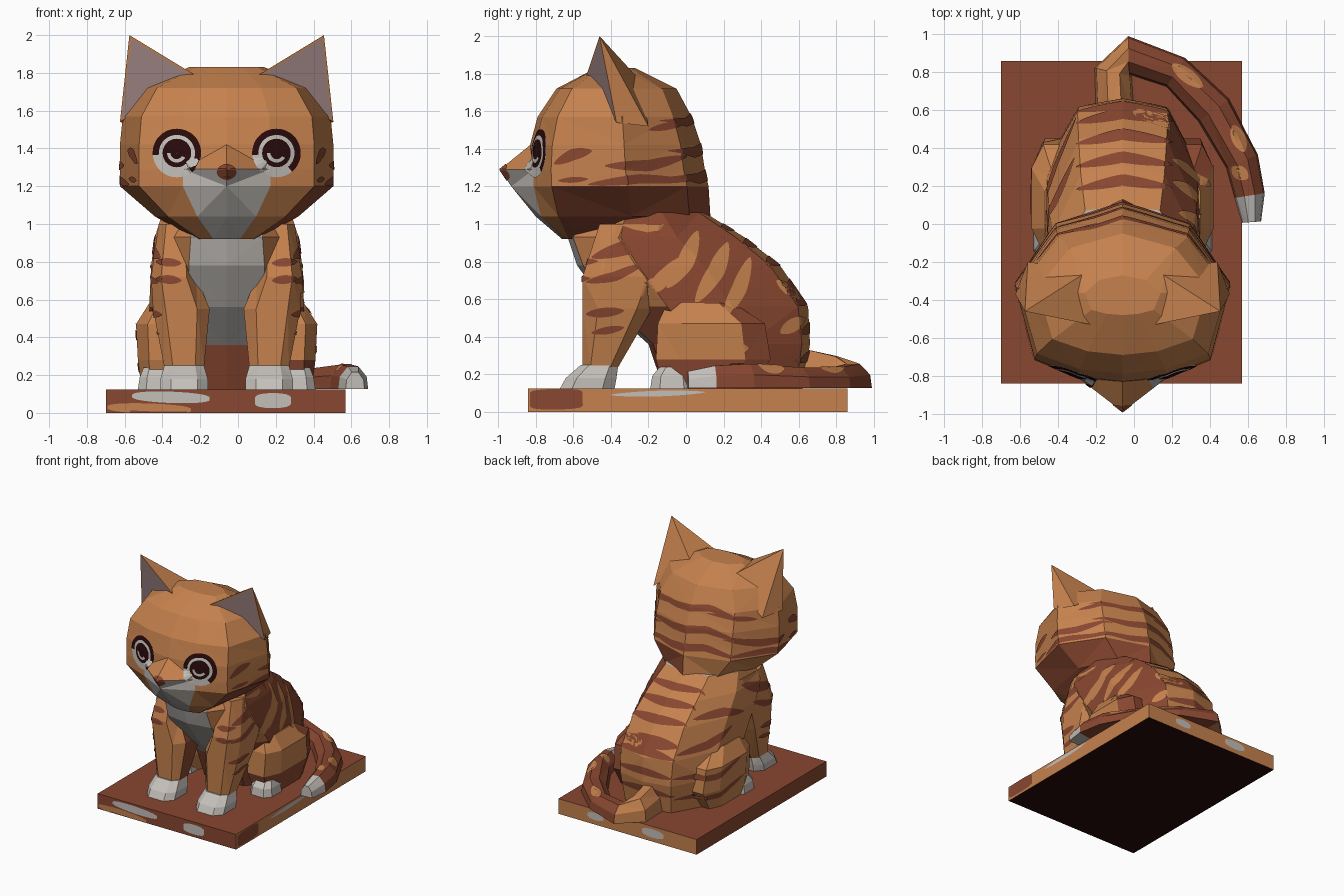
import bpy, bmesh, math
from mathutils import Vector
from mathutils.bvhtree import BVHTree

if "Cube" in bpy.data.objects:
    bpy.data.objects.remove(bpy.data.objects["Cube"])

CX = -0.06   # the cat sits slightly left of centre
COLOURS = [("orange fur", (0.56, 0.22, 0.075)), ("rust fur", (0.25, 0.063, 0.03)),
           ("white fur", (0.55, 0.52, 0.49)), ("dark brown", (0.022, 0.003, 0.003)),
           ("ear pink", (0.36, 0.24, 0.24))]
ORANGE, RUST, WHITE, DARK, PINK = range(5)
MATS = []
for n, c in COLOURS:
    m = bpy.data.materials.new(n)
    m.diffuse_color = (*c, 1)
    m.use_nodes = True
    m.node_tree.nodes["Principled BSDF"].inputs["Base Color"].default_value = m.diffuse_color
    MATS.append(m)


def finish(name, bm, recalc=True):
    if recalc:
        bmesh.ops.recalc_face_normals(bm, faces=bm.faces)
    bmesh.ops.triangulate(bm, faces=bm.faces)
    me = bpy.data.meshes.new(name)
    bm.to_mesh(me)
    bm.free()
    for m in MATS:
        me.materials.append(m)
    ob = bpy.data.objects.new(name, me)
    bpy.context.collection.objects.link(ob)
    return ob


def loft(name, rings, rule):
    """Skin closed rings; rule(ring, column) gives the colour."""
    bm = bmesh.new()
    vs = [[bm.verts.new(p) for p in r] for r in rings]
    n = len(rings[0])
    for i in range(len(vs) - 1):
        for j in range(n):
            k = (j + 1) % n
            f = bm.faces.new((vs[i][j], vs[i][k], vs[i + 1][k], vs[i + 1][j]))
            f.material_index = rule(i, j)
    bm.faces.new(vs[0][::-1]).material_index = rule(0, 0)
    bm.faces.new(vs[-1]).material_index = rule(len(vs) - 2, 0)
    return finish(name, bm)


def sym_ring(template, z, yf, yb, hw, nose=0):
    half = [(fx * hw, yf + fy * (yb - yf)) for fx, fy in template]
    half[0] = (0, half[0][1] + nose)
    pts = half + [(-x, y) for x, y in half[-2:0:-1]]
    return [(CX + x, y, z) for x, y in pts]


def box_ring(s, z, x0, x1, y0, y1, c=0.22):
    dx, dy = c * (x1 - x0), c * (y1 - y0)
    pts = [(x0 + dx, y0), (x1 - dx, y0), (x1, y0 + dy), (x1, y1 - dy),
           (x1 - dx, y1), (x0 + dx, y1), (x0, y1 - dy), (x0, y0 + dy)]
    return [(CX + s * x, y, z) for x, y in pts]


# Base slab, coloured by face direction
bm = bmesh.new()
bmesh.ops.create_cube(bm, size=1)
for v in bm.verts:
    v.co = Vector((-0.065 + v.co.x * 1.27, 0.01 + v.co.y * 1.7, 0.0625 + v.co.z * 0.125))
for f in bm.faces:
    nrm = f.normal
    f.material_index = DARK if nrm.z < -.5 else ORANGE if nrm.x > .5 or nrm.y > .5 else RUST
base = finish("base", bm)

# Torso
T = [(0, 0), (.5, .03), (1, .3), (.97, .62), (.58, .95), (0, 1)]
torso_z = [(.125, -.12, .62, .36), (.36, -.2, .66, .40), (.56, -.42, .65, .41),
           (.78, -.58, .5, .40), (.93, -.63, .31, .38), (1.06, -.5, .1, .34)]


def torso_colour(i, j):
    col, right = min(j, 9 - j), j < 5
    if col == 0:
        return WHITE if i >= 1 else RUST
    if col == 1:
        return RUST if i < 2 else ORANGE
    return RUST if right and col in (2, 3) else ORANGE


torso = loft("torso", [sym_ring(T, *r) for r in torso_z], torso_colour)
body = [torso]

# Legs, haunches and paws on both sides
for s, side in ((1, "right"), (-1, "left")):
    leg = [(.24, .12, .33, -.55, -.36), (.55, .09, .39, -.55, -.18),
           (.72, .16, .40, -.55, -.1), (1.0, .18, .36, -.46, -.05)]
    body.append(loft(side + "_front_leg", [box_ring(s, *r) for r in leg],
                     lambda i, j: RUST if j in (4, 5, 6) else ORANGE))
    paw = [(.125, .10, .35, -.67, -.38), (.18, .10, .35, -.64, -.37), (.25, .12, .33, -.56, -.36)]
    loft(side + "_front_paw", [box_ring(s, *r) for r in paw], lambda i, j: WHITE)
    haunch = [(.125, .25, .45, -.12, .36), (.28, .2, .47, -.16, .45),
              (.47, .2, .48, -.15, .42), (.58, .2, .41, -.1, .25)]
    body.append(loft(side + "_haunch", [box_ring(s, *r) for r in haunch],
                     lambda i, j: RUST if s > 0 and (i == 0 or j in (3, 4)) else ORANGE))
    hind = [(.125, .27, .47, -.19, .04), (.19, .28, .46, -.18, .03), (.24, .3, .44, -.14, .02)]
    loft(side + "_hind_paw", [box_ring(s, *r) for r in hind], lambda i, j: WHITE)

# Tail, curled around the right side
path = [(-.10, .58, .10, .22), (-.11, .80, .10, .17), (-.03, .89, .10, .13), (.22, .80, .09, .11),
        (.42, .60, .10, .11), (.57, .33, .09, .13), (.61, .15, .08, .12), (.62, .01, .05, .09)]
rings = []
for i, (x, y, w, h) in enumerate(path):
    a, b = path[max(i - 1, 0)], path[min(i + 1, len(path) - 1)]
    d = Vector((b[0] - a[0], b[1] - a[1])).normalized()
    rings.append([(x - d.y * u * w, y + d.x * u * w, .126 + v * h) for u, v in
                  ((-1, 0), (-.9, .55), (-.35, 1), (.35, 1), (.9, .55), (1, 0))])
tail = loft("tail", rings, lambda i, j: ORANGE if i < 2 else WHITE if i == 6 else RUST)

# Head with pointed snout
H = [(0, 0), (.41, .03), (.82, .13), (1, .55), (.62, .88), (0, 1)]
head_z = [(.92, -.66, -.4, .17), (1.04, -.8, .13, .38), (1.2, -.84, .12, .565, -.09),
          (1.29, -.84, .1, .565, -.15), (1.42, -.83, .08, .565), (1.57, -.79, .03, .55),
          (1.72, -.69, -.05, .45), (1.83, -.48, -.27, .2)]


def head_colour(i, j):
    col, right = min(j, 9 - j), j < 5
    if col == 0 and i < 3:
        return WHITE
    if i == 0 and col > 1 or i == 1 and right and col >= 2:
        return RUST
    return ORANGE


head = loft("head", [sym_ring(H, *r) for r in head_z], head_colour)

# Ears with inset pink inner faces
for s, side in ((1, "right"), (-1, "left")):
    bm = bmesh.new()
    pts = [(.17, -.53, 1.79), (.565, -.37, 1.54), (.50, -.2, 1.52), (.17, -.24, 1.76), (.515, -.46, 2.0)]
    v = [bm.verts.new((CX + s * x, y, z)) for x, y, z in pts]
    inner = bm.faces.new((v[0], v[1], v[4]))
    for a, b in ((1, 2), (2, 3), (3, 0)):
        bm.faces.new((v[a], v[b], v[4]))
    bm.faces.new((v[3], v[2], v[1], v[0]))
    bmesh.ops.recalc_face_normals(bm, faces=bm.faces)
    bmesh.ops.inset_individual(bm, faces=[inner], thickness=.022)
    inner.material_index = PINK
    finish(side + "_ear", bm)

# Painted markings: thin patches projected onto a part from one side
VIEWS = {"front": lambda u, v: ((u, -3, v), (0, 1, 0)), "back": lambda u, v: ((u, 3, v), (0, -1, 0)),
         "right": lambda u, v: ((3, u, v), (-1, 0, 0)), "left": lambda u, v: ((-3, u, v), (1, 0, 0)),
         "top": lambda u, v: ((u, v, 3), (0, 0, -1))}


def tree(objs):
    vs, fs = [], []
    for o in objs:
        k = len(vs)
        vs += [v.co.copy() for v in o.data.vertices]
        fs += [[k + i for i in p.vertices] for p in o.data.polygons]
    return BVHTree.FromPolygons(vs, fs)


def drape(bm, bvh, view, grid, mat, lift=.005):
    rows = []
    for row in grid:
        out = []
        for u, v in row:
            o, d = map(Vector, VIEWS[view](u, v))
            p, n, _, _ = bvh.ray_cast(o, d)
            out.append(p and bm.verts.new(p + (n if n.dot(d) < 0 else -n) * lift))
        rows.append(out)
    for r, q in zip(rows, rows[1:]):
        for k in range(len(r) - 1):
            c = (r[k], r[k + 1], q[k + 1], q[k])
            if all(c) and max((a.co - b.co).length for a in c for b in c) < .12:
                f = bm.faces.new(c)
                f.normal_update()
                if f.normal.dot(d) > 0:
                    f.normal_flip()
                f.material_index = mat


def stripe(pts, width, taper=.6, n=26):
    """Grid of points along a polyline, narrowing to both ends."""
    P, grid = [Vector(p) for p in pts], []
    for i in range(n + 1):
        t = i / n
        k = min(int(t * (len(P) - 1)), len(P) - 2)
        f = t * (len(P) - 1) - k
        d = (P[k + 1] - P[k]).normalized()
        w = width * (max(math.sin(math.pi * t), .02) ** taper) / 2
        c = P[k].lerp(P[k + 1], f)
        grid.append([c + Vector((-d.y, d.x)) * w * e / 2 for e in (-2, -1, 0, 1, 2)])
    return grid


def arc(cx, cz, r0, r1, a0=0, a1=360, n=32):
    return [[(cx + r * math.cos(a), cz + r * math.sin(a)) for r in (r0, (r0 + r1) / 2, r1)]
            for a in (math.radians(a0 + (a1 - a0) * i / n) for i in range(n + 1))]


def markings(name, objs, items):
    bm, bvh = bmesh.new(), tree(objs)
    for view, grid, mat, *lift in items:
        drape(bm, bvh, view, grid, mat, *lift)
    bm.normal_update()
    finish(name, bm, False)


# Eyes and nose
eyes = []
for s in (1, -1):
    x, z = CX + s * .262, 1.375
    eyes += [("front", arc(x, z, .001, .128), WHITE, .004), ("front", arc(x, z, .095, .128, -50, 185), DARK, .006),
             ("front", arc(x, z, .001, .075), DARK, .006), ("front", arc(x, z, .032, .05, 180, 330), WHITE, .008)]
markings("eyes", [head], eyes)
markings("nose", [head], [("front", stripe([(CX, 1.235), (CX, 1.315)], .1), RUST)])

# Head stripes, same on both sides and around the back
hs = []
for side in ("right", "left"):
    for pts, w in (([(-.7, 1.32), (-.6, 1.37), (-.5, 1.39)], .06), ([(-.68, 1.23), (-.52, 1.24)], .03),
                   ([(-.43, 1.31), (-.2, 1.31), (.0, 1.36)], .06), ([(-.52, 1.21), (-.25, 1.24), (.02, 1.23)], .05),
                   ([(-.2, 1.5), (0, 1.54)], .04)):
        hs.append((side, stripe(pts, w), RUST))
for z, w in ((1.54, .05), (1.38, .06), (1.24, .06)):
    hs.append(("back", stripe([(CX - .4, z - .02), (CX - .15, z + .04), (CX + .15, z), (CX + .4, z + .01)], w), RUST))
markings("head_stripes", [head], hs)

# Body stripes
bs = [("top", stripe([(-.3, y - .03), (CX, y + .02), (.2, y - .02)], .06), RUST) for y in (.21, .33, .45, .56)]
for pts, w in (([(-.53, .69), (-.38, .72), (-.22, .79)], .05), ([(-.53, .52), (-.33, .54)], .05),
               ([(-.5, .82), (-.3, .88), (-.12, .96)], .08), ([(-.5, .42), (-.33, .45)], .04)):
    bs += [("right", stripe(pts, w), RUST), ("left", stripe(pts, w), RUST)]
for pts, w in (([(-.1, .66), (0, .8), (.06, .96)], .09), ([(.05, .58), (.16, .75), (.22, .9)], .09),
               ([(.2, .5), (.28, .65), (.34, .82)], .08), ([(-.3, .62), (-.15, .68), (-.03, .82)], .08),
               ([(.5, .42), (.63, .5)], .07), ([(.48, .7), (.6, .6)], .05), ([(.2, .33), (.33, .34)], .06)):
    bs.append(("right", stripe(pts, w), ORANGE))
for pts, w in (([(.56, .6), (.3, .62), (.05, .7)], .06), ([(.6, .42), (.35, .4), (.05, .47)], .05),
               ([(.58, .24), (.3, .24), (.0, .3)], .05), ([(.35, .82), (.1, .82), (-.1, .76)], .06)):
    bs.append(("left", stripe(pts, w), RUST))
for z in (.27, .42, .57):
    bs.append(("back", stripe([(-.3, z), (CX, z + .03), (.2, z)], .06), RUST))
for s in (1, -1):
    for z in (.70, .79):
        bs.append(("front", stripe([(CX + s * .24, z), (CX + s * .37, z + .01)], .045), RUST))
markings("body_stripes", body, bs)

# Tail spots and base patches
markings("tail_spots", [tail], [("top", stripe(p, .07), ORANGE) for p in
         ([(.2, .84), (.36, .72)], [(.52, .52), (.58, .38)], [(.52, .3), (.6, .24)])])
markings("base_patches", [base], [
    ("front", stripe([(-.69, .03), (-.25, .015)], .055, .3), ORANGE),
    ("front", stripe([(-.56, .09), (-.15, .075)], .06, .3), WHITE),
    ("front", stripe([(.09, .065), (.28, .065)], .08, .2), WHITE),
    ("right", stripe([(-.83, .065), (-.55, .07)], .11, .1), RUST),
    ("right", stripe([(-.4, .09), (.1, .105)], .03), WHITE),
    ("back", stripe([(-.4, .07), (-.2, .07)], .07, .3), WHITE),
    ("back", stripe([(.15, .07), (.3, .07)], .06, .3), WHITE)])
